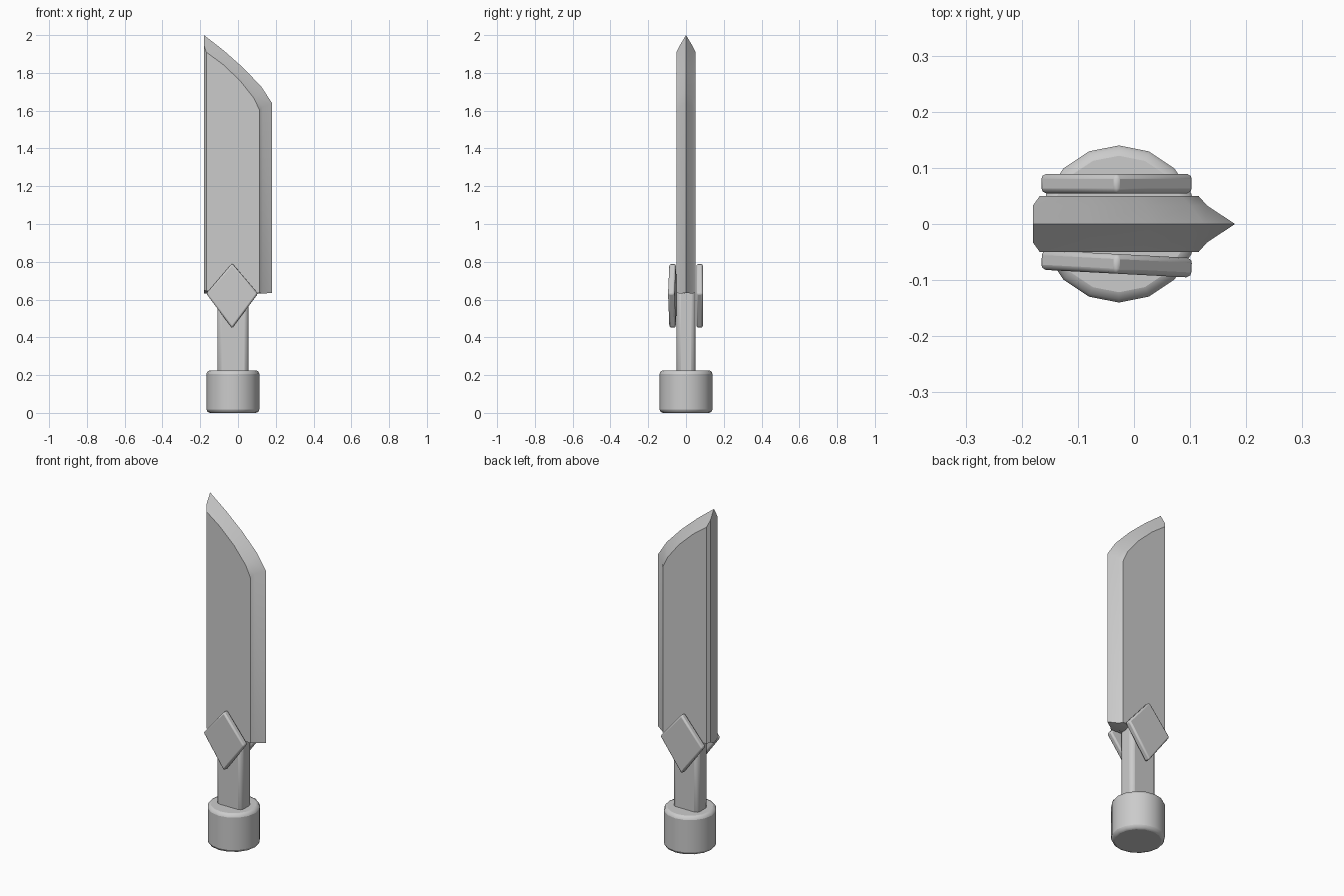
import bpy, bmesh, math
from mathutils import Matrix, Vector

if "Cube" in bpy.data.objects:
    bpy.data.objects.remove(bpy.data.objects["Cube"])

CX = -0.027  # handle axis


def finish(name, bm, bevel=0.0, segments=2, angle=40):
    bmesh.ops.recalc_face_normals(bm, faces=bm.faces)
    mesh = bpy.data.meshes.new(name)
    bm.to_mesh(mesh)
    bm.free()
    obj = bpy.data.objects.new(name, mesh)
    bpy.context.collection.objects.link(obj)
    if bevel:
        mod = obj.modifiers.new("Bevel", "BEVEL")
        mod.width = bevel
        mod.segments = segments
        mod.limit_method = "ANGLE"
        mod.angle_limit = math.radians(50)
    bpy.ops.object.select_all(action="DESELECT")
    obj.select_set(True)
    bpy.context.view_layer.objects.active = obj
    bpy.ops.object.shade_smooth_by_angle(angle=math.radians(angle))
    return obj


def loft(layers):
    """Bridge equal-length outlines in order and cap both ends."""
    bm = bmesh.new()
    rings = [[bm.verts.new(p) for p in ring] for ring in layers]
    n = len(rings[0])
    for a, b in zip(rings, rings[1:]):
        for i in range(n):
            j = (i + 1) % n
            bm.faces.new((a[i], a[j], b[j], b[i]))
    bm.faces.new(rings[0])
    bm.faces.new(rings[-1])
    return bm


# Blade: nested x-z outlines, the sharpest one on the centre plane
flat = [(-0.168, 0.645), (-0.168, 1.91), (-0.08, 1.845), (0.01, 1.76),
        (0.085, 1.665), (0.115, 1.60), (0.115, 0.635)]
mid = [(-0.18, 0.65), (-0.18, 1.945), (-0.08, 1.87), (0.02, 1.775),
       (0.10, 1.68), (0.13, 1.62), (0.13, 0.632)]
edge = [(-0.18, 0.632), (-0.18, 2.0), (-0.075, 1.918), (0.03, 1.825),
        (0.125, 1.725), (0.18, 1.64), (0.18, 0.635)]
sections = [(flat, -0.05), (mid, -0.033), (edge, 0), (mid, 0.033), (flat, 0.05)]
finish("blade", loft([[(x, y, z) for x, z in pts] for pts, y in sections]), angle=35)

# Grip: rounded bar running up into the blade
bm = bmesh.new()
bmesh.ops.create_cube(bm, size=1, matrix=Matrix.Translation((CX, 0, 0.43))
                      @ Matrix.Diagonal((0.165, 0.098, 0.50, 1)))
finish("grip", bm, 0.022, 2)

# Pommel: heavy round cap
bm = bmesh.new()
bmesh.ops.create_cone(bm, cap_ends=True, segments=16, radius1=0.14, radius2=0.14,
                      depth=0.225, matrix=Matrix.Translation((CX, 0, 0.1125)))
finish("pommel", bm, 0.018, 2)

# Guard plates: a diamond on each side, the front one slightly turned
diamond = [(0, 0.172), (0.137, 0.012), (0, -0.172), (-0.137, 0.012)]
for name, y, turn in (("guard_front", -0.071, -3), ("guard_back", 0.072, 0)):
    bm = loft([[(x, d, z) for x, z in diamond] for d in (-0.0175, 0.0175)])
    bmesh.ops.transform(bm, verts=bm.verts, matrix=Matrix.Translation((CX - 0.004, y, 0.62))
                        @ Matrix.Rotation(math.radians(turn), 4, "Z"))
    finish(name, bm, 0.009, 2)
